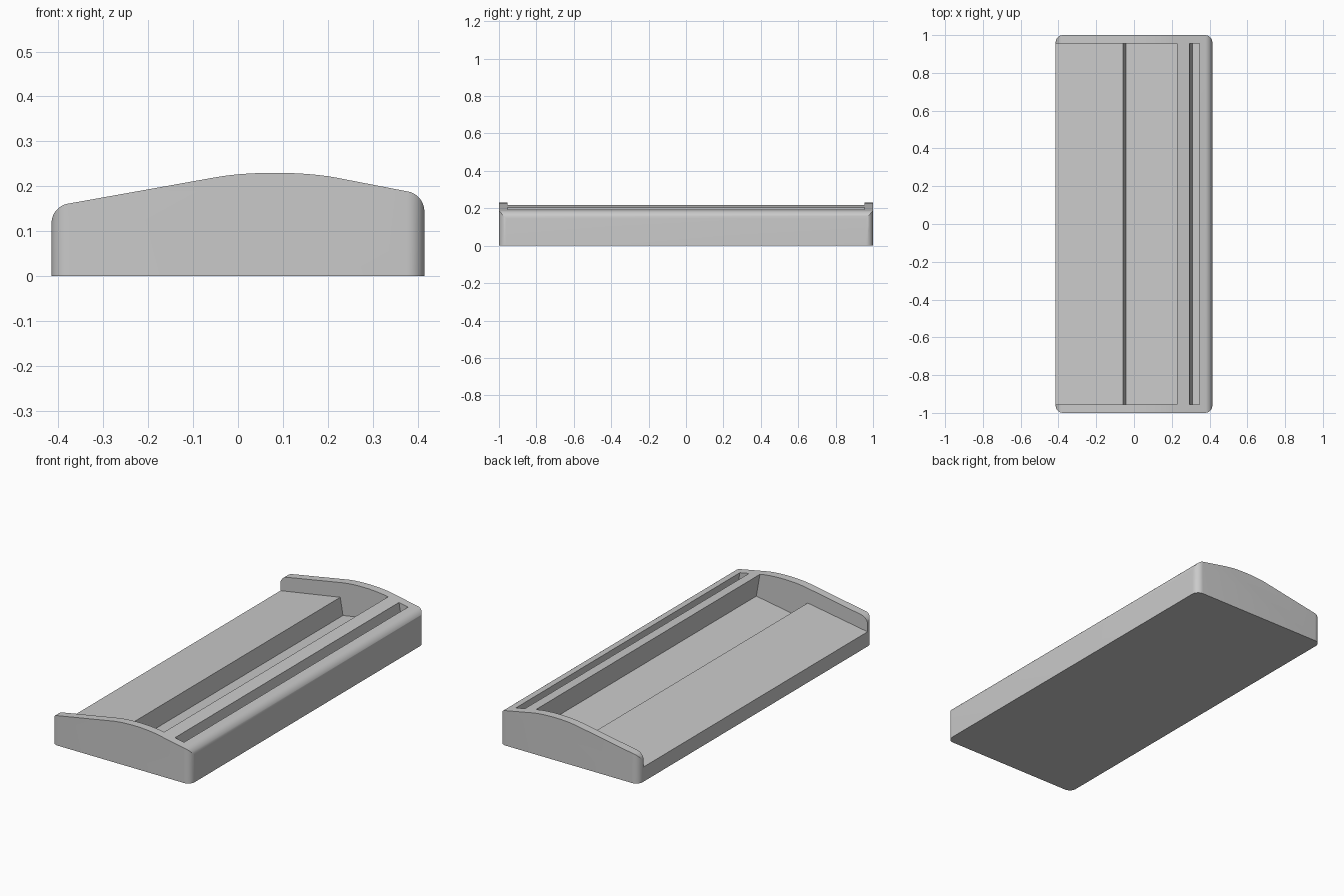
import bpy
import bmesh
from mathutils import Vector
from mathutils.geometry import interpolate_bezier

cube = bpy.data.objects.get("Cube")
if cube:
    bpy.data.objects.remove(cube, do_unlink=True)

HALF_X, HALF_Y, POCKET_Y = 0.415, 1.0, 0.955


def fillet(start, corner, end, steps=12):
    """Round a corner with a tangent curve."""
    a, c, b = (Vector((p[0], p[1], 0)) for p in (start, corner, end))
    curve = interpolate_bezier(a, a.lerp(c, 0.56), b.lerp(c, 0.56), b, steps)
    return [(p.x, p.y) for p in curve]


def prism(name, points, place, sweep):
    """Extrude a flat outline along the sweep vector."""
    bm = bmesh.new()
    face = bm.faces.new([bm.verts.new(place(u, v)) for u, v in points])
    new = bmesh.ops.extrude_face_region(bm, geom=[face])["geom"]
    verts = [g for g in new if isinstance(g, bmesh.types.BMVert)]
    bmesh.ops.translate(bm, verts=verts, vec=sweep)
    bmesh.ops.recalc_face_normals(bm, faces=bm.faces)
    mesh = bpy.data.meshes.new(name)
    bm.to_mesh(mesh)
    bm.free()
    obj = bpy.data.objects.new(name, mesh)
    bpy.context.collection.objects.link(obj)
    return obj


def side_prism(name, points, half):
    return prism(name, points, lambda x, z: (x, -half, z), (0, 2 * half, 0))


def cut(target, tool, operation):
    mod = target.modifiers.new(tool.name, "BOOLEAN")
    mod.operation, mod.solver, mod.object = operation, "EXACT", tool
    bpy.ops.object.modifier_apply(modifier=mod.name)
    bpy.data.objects.remove(tool, do_unlink=True)


# Body: domed end profile swept along the length
profile = [(-HALF_X, 0)]
profile += fillet((-HALF_X, 0.12), (-HALF_X, 0.154), (-0.38, 0.161))
profile += fillet((-0.05, 0.220), (0.087, 0.2445), (0.22, 0.219), 24)
profile += fillet((0.38, 0.188), (HALF_X, 0.181), (HALF_X, 0.145))
profile += [(HALF_X, 0)]
body = side_prism("desk_tray_body", profile, HALF_Y)
bpy.context.view_layer.objects.active = body
body.select_set(True)

# Rounded plan outline for the four upright corners
R = 0.04
plan = []
for sx, sy in ((1, 1), (-1, 1), (-1, -1), (1, -1)):
    x, y = sx * HALF_X, sy * HALF_Y
    ends = [(x, y - sy * R), (x - sx * R, y)]
    if sx != sy:
        ends.reverse()
    plan += fillet(ends[0], (x, y), ends[1])
cut(body, prism("plan_outline", plan, lambda x, y: (x, y, -0.1), (0, 0, 0.6)), "INTERSECT")

# Sloping rest and leaning trough
pocket = [(-0.5, 0.065), (-0.058, 0.139), (-0.042, 0.045),
          (0.249, 0.094), (0.211, 0.31), (-0.5, 0.31)]
cut(body, side_prism("pocket_cutter", pocket, POCKET_Y), "DIFFERENCE")

# Narrow leaning slot in the rail
slot = [(0.311, 0.10), (0.362, 0.109), (0.328, 0.30), (0.276, 0.30)]
cut(body, side_prism("slot_cutter", slot, POCKET_Y), "DIFFERENCE")

# Single grey finish
grey = bpy.data.materials.new("light_grey")
grey.use_nodes = True
colour = (0.59, 0.59, 0.59, 1)
grey.diffuse_color = colour
grey.node_tree.nodes["Principled BSDF"].inputs["Base Color"].default_value = colour
body.data.materials.clear()
body.data.materials.append(grey)
bpy.ops.object.shade_smooth_by_angle()
